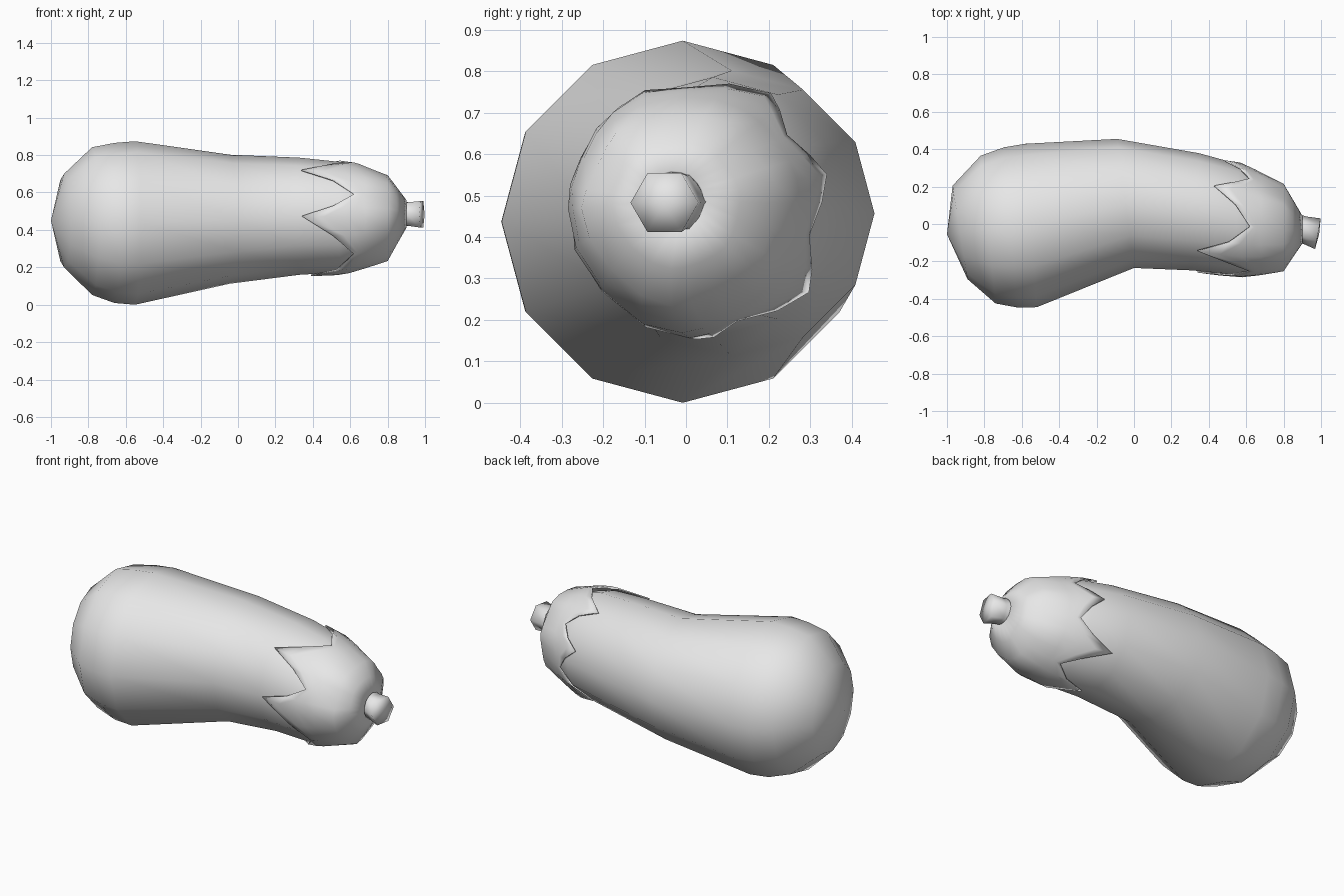
import bpy
from math import sin, cos, radians, pi
from mathutils import Vector

old = bpy.data.objects.get("Cube")
if old:
    bpy.data.objects.remove(old)

grey = bpy.data.materials.new("light_grey")
grey.use_nodes = True
grey.diffuse_color = (0.8, 0.8, 0.8, 1)
grey.node_tree.nodes["Principled BSDF"].inputs["Base Color"].default_value = (0.8, 0.8, 0.8, 1)


def loft(name, rings, start=None, end=None):
    """Skin a list of equal-length point rings, with optional pole points."""
    n = len(rings[0])
    verts = [p for ring in rings for p in ring]
    faces = []
    for r in range(len(rings) - 1):
        for i in range(n):
            j = (i + 1) % n
            faces.append((r * n + i, r * n + j, r * n + n + j, r * n + n + i))
    if start:
        verts.append(start)
        faces += [(len(verts) - 1, (i + 1) % n, i) for i in range(n)]
    if end:
        verts.append(end)
        base = (len(rings) - 1) * n
        faces += [(base + i, base + (i + 1) % n, len(verts) - 1) for i in range(n)]
    mesh = bpy.data.meshes.new(name)
    mesh.from_pydata([tuple(v) for v in verts], [], faces)
    mesh.materials.append(grey)
    mesh.polygons.foreach_set("use_smooth", [True] * len(mesh.polygons))
    mesh.update()
    obj = bpy.data.objects.new(name, mesh)
    bpy.context.collection.objects.link(obj)
    return obj


def ring(x, y, z, r, lean, sides):
    """Circle across the long axis; lean shifts x along y."""
    pts = []
    for i in range(sides):
        a = 2 * pi * i / sides
        pts.append(Vector((x + lean * cos(a), y + r * cos(a), z + r * sin(a))))
    return pts


# Curved fruit body: x, y, z, radius, lean
body_stations = [
    (-0.93, -0.045, 0.45, 0.25, -0.04),
    (-0.78, -0.03, 0.447, 0.395, -0.04),
    (-0.66, -0.018, 0.437, 0.428, -0.035),
    (-0.55, -0.008, 0.437, 0.437, -0.03),
    (-0.045, 0.11, 0.457, 0.345, -0.045),
    (0.33, 0.065, 0.473, 0.313, 0.02),
    (0.55, 0.025, 0.468, 0.295, 0.01),
    (0.64, 0.008, 0.468, 0.265, 0),
    (0.78, -0.012, 0.47, 0.18, 0),
]
loft("fruit_body", [ring(*s, 12) for s in body_stations],
     (-1, -0.055, 0.45), (0.84, -0.02, 0.475))

# Leafy cap: x, y, z, radius along the neck
cap_profile = [
    (0.3, 0.07, 0.475, 0.325),
    (0.55, 0.025, 0.468, 0.312),
    (0.64, 0.008, 0.468, 0.288),
    (0.8, -0.015, 0.47, 0.23),
    (0.9, -0.03, 0.485, 0.075),
]


def cap_point(x, angle, ridge):
    for a, b in zip(cap_profile, cap_profile[1:]):
        if x <= b[0]:
            t = (x - a[0]) / (b[0] - a[0])
            y, z, r = [a[k] + (b[k] - a[k]) * t for k in (1, 2, 3)]
            break
    r *= 1 + ridge * max(0, 1 - abs(x - 0.78) / 0.12)
    return Vector((x, y + r * cos(angle), z + r * sin(angle)))


# Six pointed leaf tips: angle, x of the point
tips = [(15, 0.49), (60, 0.43), (130, 0.34), (180, 0.34), (265, 0.39), (320, 0.4)]
valley_x = 0.62
columns = []
for i, (a0, x0) in enumerate(tips):
    a1, x1 = tips[(i + 1) % len(tips)]
    span = (a1 - a0) % 360
    for f, x, ridge in ((0, x0, 0.04),
                        (0.22, valley_x - (valley_x - x0) * 0.4, 0),
                        (0.5, valley_x, -0.04),
                        (0.78, valley_x - (valley_x - x1) * 0.4, 0)):
        columns.append((radians(a0 + span * f), x, ridge))

cap_rings = []
for t in (0, 0.35, 0.7, 1):
    cap_rings.append([cap_point(x + (0.68 - x) * t, a, k) for a, x, k in columns])
for x in (0.8, 0.85, 0.9):
    cap_rings.append([cap_point(x, a, k) for a, _, k in columns])
cap = loft("leaf_cap", cap_rings)
solid = cap.modifiers.new("thickness", "SOLIDIFY")
solid.thickness = 0.008
solid.offset = -1

# Short six-sided stem, flaring towards its tilted end
stem_rings = [
    ring(0.87, -0.025, 0.485, 0.08, 0.01, 6),
    ring(0.91, -0.032, 0.485, 0.072, 0.01, 6),
    ring(0.983, -0.052, 0.483, 0.082, 0.015, 6),
]
loft("stem", stem_rings, None, (0.99, -0.053, 0.483))
